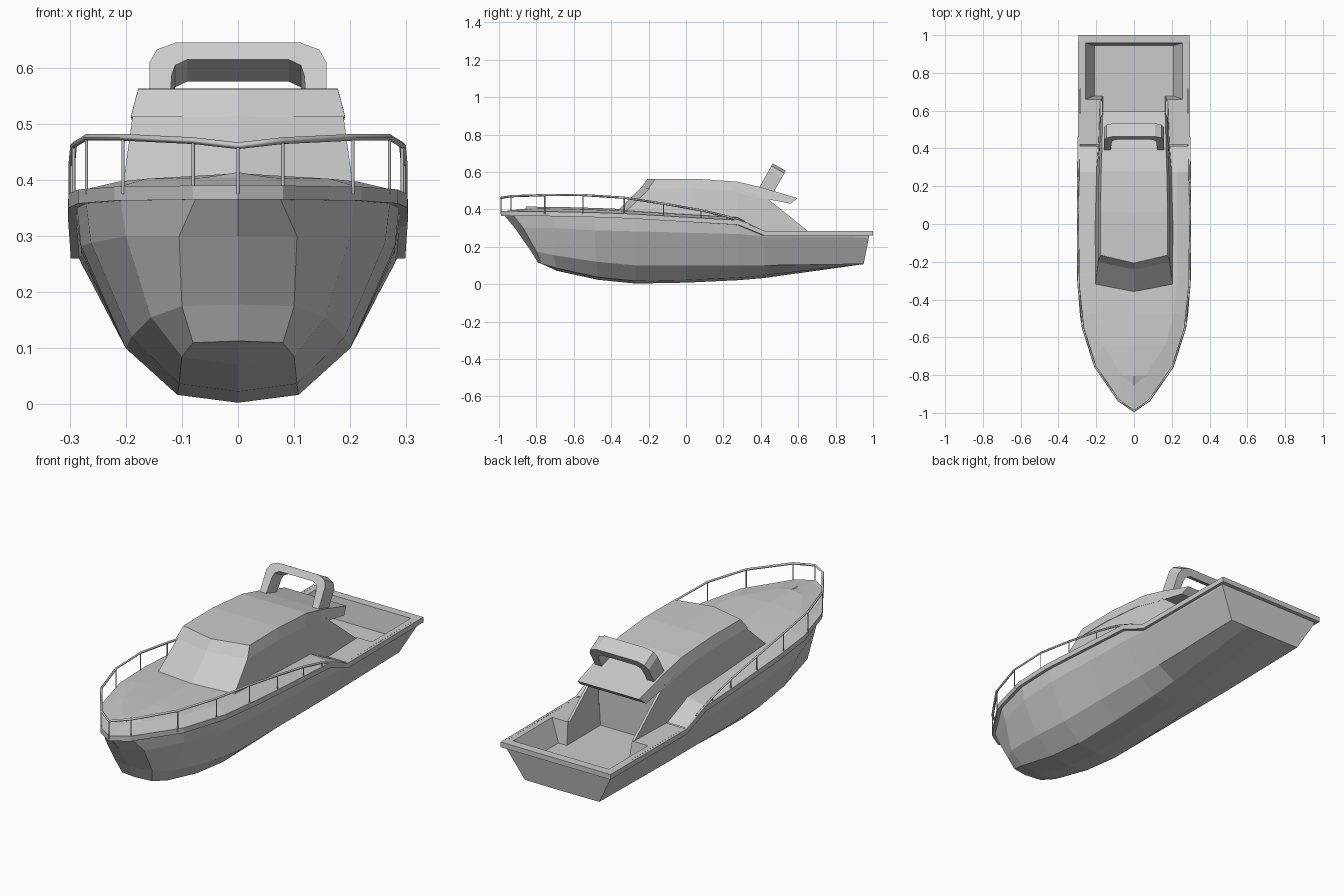
import bpy, bmesh

cube = bpy.data.objects.get("Cube")
if cube:
    bpy.data.objects.remove(cube, do_unlink=True)

grey = bpy.data.materials.new("light_grey")
grey.use_nodes = True
COLOUR = (0.6, 0.6, 0.6, 1)
grey.diffuse_color = COLOUR
grey.node_tree.nodes["Principled BSDF"].inputs["Base Color"].default_value = COLOUR


def loft(name, rows, closed=False, caps=False, floor=None, flip=False):
    """Skin rows of points on the left half and mirror them across x = 0."""
    bm = bmesh.new()
    found = {}

    def vert(point, side):
        key = (round(point[0] * side, 4) + 0.0, round(point[1], 4), round(point[2], 4))
        if key not in found:
            found[key] = bm.verts.new(key)
        return found[key]

    def face(points, side):
        corners = list(dict.fromkeys(vert(p, side) for p in points))
        if len(corners) > 2 and not bm.faces.get(corners):
            bm.faces.new(corners)

    pairs = list(zip(rows, rows[1:]))
    if closed:
        pairs.append((rows[-1], rows[0]))
    for side in (1, -1):
        for a, b in pairs:
            for i in range(len(a) - 1):
                face((a[i], a[i + 1], b[i + 1], b[i]), side)
        if caps:
            face([r[0] for r in rows], side)
            face([r[-1] for r in rows], side)
        if floor:
            face(floor, side)
    bmesh.ops.recalc_face_normals(bm, faces=bm.faces[:])
    if flip:
        bmesh.ops.reverse_faces(bm, faces=bm.faces[:])
    mesh = bpy.data.meshes.new(name)
    bm.to_mesh(mesh)
    bm.free()
    mesh.materials.append(grey)
    obj = bpy.data.objects.new(name, mesh)
    bpy.context.collection.objects.link(obj)
    return obj


def tube(name, points, radius):
    """Thin square bar along a path."""
    curve = bpy.data.curves.new(name, "CURVE")
    curve.dimensions = "3D"
    curve.bevel_depth = radius
    curve.bevel_resolution = 0
    curve.use_fill_caps = True
    spline = curve.splines.new("POLY")
    spline.points.add(len(points) - 1)
    for target, p in zip(spline.points, points):
        target.co = (*p, 1)
    curve.materials.append(grey)
    obj = bpy.data.objects.new(name, curve)
    bpy.context.collection.objects.link(obj)
    return obj


def mirrored(points):
    """Full path from right to left through the first, central point."""
    return [(-x, y, z) for x, y, z in points[:0:-1]] + points


# Gunwale outline, bow to stern
gunwale = [(0, -.99, .39), (.08, -.94, .39), (.22, -.73, .388), (.285, -.5, .383),
           (.302, -.28, .375), (.303, 0, .358), (.302, .28, .342), (.298, .42, .285),
           (.295, 1, .285), (0, 1, .285)]
lower_edge = [(x, y, z - .025) for x, y, z in gunwale]
sheer = [(x * .95, y * .98, z - .025) for x, y, z in gunwale]
deck_edge = [(x * .96, y * .985, z) for x, y, z in gunwale]
loft("gunwale", [sheer, lower_edge, gunwale, deck_edge])

# Hull: waterlines from the sheer down to the keel
topside = [(0, -.915, .3), (.105, -.87, .3), (.2, -.7, .3), (.262, -.49, .288),
           (.28, -.27, .282), (.28, 0, .275), (.28, .28, .268), (.281, .42, .255),
           (.279, .978, .25), (0, .978, .25)]
chine = [(0, -.83, .178), (.1, -.8, .175), (.155, -.71, .155), (.19, -.48, .12),
         (.2, -.27, .1), (.2, 0, .1), (.2, .28, .1), (.2, .42, .1),
         (.2, .95, .108), (0, .95, .108)]
bilge = [(0, -.79, .113), (.08, -.775, .11), (.1, -.69, .085), (.105, -.47, .037),
         (.108, -.27, .017), (.108, 0, .022), (.108, .28, .035), (.108, .42, .047),
         (.108, .95, .107), (0, .95, .107)]
keel = [(0, y, z - (.014 if -.7 < y < .9 else 0)) for x, y, z in bilge]
loft("hull", [sheer, topside, chine, bilge, keel])

# Crowned foredeck and sloping side decks
edge = deck_edge[:8]
panel, crown = [], []
for x, y, z in edge:
    back = y + .12 * min(1, max(0, -y - .4) / .5)
    rise = 0 if y > .4 else .014
    panel.append((x * .78, back, z + rise))
    crown.append((0, back, z + rise * 1.7))
loft("foredeck", [edge, panel, crown])

# Aft deck around the cockpit, and the sunken cockpit
RIM, FLOOR, BULKHEAD = .285, .18, .42
opening = [(0, .958, RIM), (.257, .958, RIM), (.257, .66, RIM), (.172, .66, RIM),
           (.172, BULKHEAD, RIM)]
aft_edge = [(0, .985, RIM), (.283, .985, RIM), (.284, .67, RIM), (.284, .65, RIM),
            (.286, BULKHEAD, RIM)]
loft("aft_deck", [aft_edge, opening])
foot = [(0, .945, FLOOR), (.21, .945, FLOOR), (.21, .678, FLOOR), (.165, .678, FLOOR),
        (.165, BULKHEAD, FLOOR)]
loft("cockpit", [opening, foot], floor=foot + [(0, BULKHEAD, FLOOR)], flip=True)
loft("bulkhead", [[(0, BULKHEAD, FLOOR), (.18, BULKHEAD, FLOOR)],
                  [(0, BULKHEAD, .47), (.18, BULKHEAD, .47)]])

# Cabin: windscreen, sides and the aft wings that taper to the deck
base = [(0, -.36, .4), (.205, -.32, .39), (.207, 0, .36), (.2, .28, .335),
        (.188, .43, .28), (.18, .65, RIM)]
head = [(0, -.235, .52), (.187, -.185, .52), (.187, .05, .52), (.183, .27, .507),
        (.18, .43, .462), (.18, .65, RIM)]
loft("cabin", [base, head])
inner_head = [(.168, y, z) for x, y, z in head[4:]]
inner_base = [(.168, y, RIM - .01) for x, y, z in head[4:]]
loft("cabin_wings", [head[4:], inner_head, inner_base])

# Roof slab with a pointed front and a drooping tail
roof_top = [(.178, -.165, .562), (.178, .06, .563), (.174, .28, .547), (.17, .4, .518),
            (.165, .595, .46)]
roof_low = [(x + .013, y - .035, z - (.03 if y > .5 else .05)) for x, y, z in roof_top]


def centre(row):
    return [(0, y - (.042 if i == 0 else 0), z) for i, (x, y, z) in enumerate(row)]


loft("roof", [centre(roof_top), roof_top, roof_low, centre(roof_low)], caps=True)

# Raked arch on the roof
outer = [(.158, 0), (.158, .125), (.145, .152), (.11, .167), (0, .167)]
inner = [(.125, 0), (.118, .1), (.112, .12), (.09, .132), (0, .132)]


def rake(outline, depth):
    return [(x, .382 + .49 * u + .87 * depth, .5 + .87 * u - .49 * depth) for x, u in outline]


arch = loft("roof_arch", [rake(outer, 0), rake(outer, .08), rake(inner, .08), rake(inner, 0)],
            closed=True)

# Bow railing and its posts
rail = [(0, -.99, .461), (.08, -.935, .47), (.205, -.755, .476), (.27, -.55, .476),
        (.293, -.33, .462), (.296, -.12, .43), (.296, .08, .395), (.296, .22, .362),
        (.294, .34, .318)]
tube("bow_rail", mirrored(rail), .006)
for i, (x, y, z) in enumerate(rail[:-1]):
    for side in ((1, -1) if x else (1,)):
        foot_z = .375 if y < -.2 else .34
        tube(f"rail_post_{i}_{'left' if side > 0 else 'right'}",
             [(x * side, y, foot_z), (x * side, y, z)], .003)
